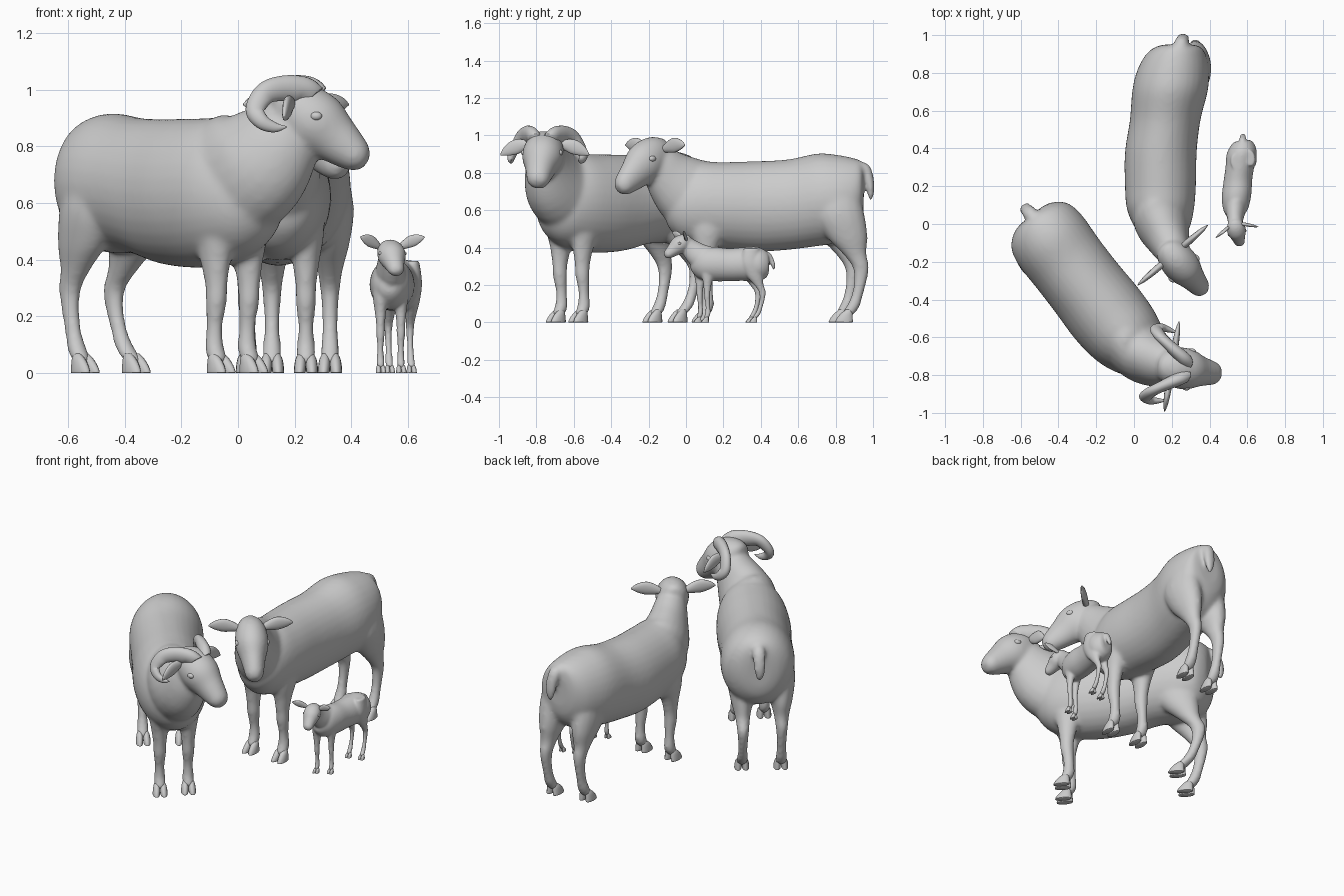
import bpy, bmesh, math
from mathutils import Vector, Matrix

Z = Vector((0, 0, 1))


def spline(pts, sub):
    """Catmull-Rom through tuples of any length."""
    out = []
    for i in range(len(pts) - 1):
        a, b, c, d = (pts[max(i - 1, 0)], pts[i], pts[i + 1], pts[min(i + 2, len(pts) - 1)])
        for s in range(sub):
            t = s / sub
            out.append([0.5 * (2 * q + (r - p) * t + (2 * p - 5 * q + 4 * r - u) * t * t
                               + (3 * q - p - 3 * r + u) * t ** 3)
                        for p, q, r, u in zip(a, b, c, d)])
    out.append(list(pts[-1]))
    return out


def loft(bm, pts, side, n=20, sub=4, up=None):
    """Skin ellipses (x, y, z, side radius, up radius) along a path."""
    pts = spline(pts, sub)
    cs = [Vector(p[:3]) for p in pts]
    rings = []
    for i, p in enumerate(pts):
        t = (cs[min(i + 1, len(cs) - 1)] - cs[max(i - 1, 0)]).normalized()
        u = up or t.cross(side).normalized()
        rw, rh = max(p[3], .001), max(p[4], .001)
        rings.append([bm.verts.new(cs[i] + side * rw * math.cos(2 * math.pi * k / n)
                                   + u * rh * math.sin(2 * math.pi * k / n)) for k in range(n)])
    faces = [bm.faces.new(rings[0][::-1]), bm.faces.new(rings[-1])]
    for a, b in zip(rings, rings[1:]):
        for k in range(n):
            faces.append(bm.faces.new((a[k], a[(k + 1) % n], b[(k + 1) % n], b[k])))
    bmesh.ops.recalc_face_normals(bm, faces=faces)


def finish(bm, name, voxel=0):
    me = bpy.data.meshes.new(name)
    for f in bm.faces:
        f.smooth = True
    bm.to_mesh(me)
    bm.free()
    ob = bpy.data.objects.new(name, me)
    bpy.context.collection.objects.link(ob)
    if voxel:
        m = ob.modifiers.new("blend", 'REMESH')
        m.mode = 'VOXEL'
        m.voxel_size = voxel
        m.use_smooth_shade = True
        s = ob.modifiers.new("soften", 'SMOOTH')
        s.factor = 0.5
        s.iterations = 18
    return ob


def frame(dx, dy):
    f = Vector((dx, dy, 0)).normalized()
    return f, Z.cross(f)


# Leg profiles: (forward, z, side radius, forward radius)
FRONT_LEG = [(-.02, .64, .06, .09), (-.01, .50, .065, .095), (0, .40, .05, .062),
             (.005, .31, .038, .044), (.005, .25, .037, .040), (-.005, .16, .028, .031),
             (-.005, .09, .034, .036), (.012, .05, .034, .036), (.02, .03, .02, .02)]
HIND_LEG = [(.05, .72, .06, .10), (.05, .58, .085, .135), (.01, .46, .07, .112),
            (-.035, .37, .047, .066), (-.075, .30, .036, .046), (-.075, .23, .030, .036),
            (-.055, .15, .028, .032), (-.03, .09, .034, .036), (.0, .05, .034, .036),
            (.01, .03, .02, .02)]
# Hoof toe and head profiles: (forward, z, side radius, up radius)
TOE = [(.0, .068, .010, .016), (.01, .05, .018, .030), (.02, .025, .021, .042),
       (.025, .004, .021, .048), (.025, .0, .019, .045)]
HEAD = [(-.075, .03, .03, .03), (-.05, .025, .075, .065), (.01, -.005, .104, .102),
        (.08, -.055, .110, .113), (.145, -.108, .084, .090), (.20, -.152, .068, .070),
        (.235, -.178, .057, .053), (.257, -.193, .030, .027)]
# Ear leaf: (share of length, thin radius, broad radius)
EAR = [(0, .016, .016), (.2, .018, .030), (.5, .016, .040), (.8, .011, .026), (1, .002, .003)]
# Curled horn: (forward, lateral, z, radius)
HORN = [(.07, .035, .035, .052), (.04, .06, .06, .052), (-.02, .10, .070, .046),
        (-.08, .145, .053, .040), (-.112, .18, -.005, .034), (-.085, .195, -.048, .027),
        (-.04, .19, -.068, .018), (.0, .182, -.066, .003)]


def animal(name, heading, trunk, neck, head_at, head_dir, feet, tail, k=1, kz=1, kw=1,
           ear=(0, .24, -.06), horns=False, voxel=.01):
    f, l = frame(*heading)
    hf, hl = frame(*head_dir)
    o = Vector(head_at)
    body, hooves, ears, eyes = (bmesh.new() for _ in range(4))

    # trunk, neck and tail
    loft(body, trunk, l, 32, up=Z)
    loft(body, neck, (l + hl).normalized(), 24)
    loft(body, tail, l, 12)
    # head
    loft(body, [(*(o + hf * a * k + Z * z * k), w * k * kw, h * k) for a, z, w, h in HEAD], hl, 24)

    # legs with cloven hooves; third value scales the bend of the leg
    for i, (x, y, bend) in enumerate(feet):
        prof, toe_f = (FRONT_LEG, .008) if i < 2 else (HIND_LEG, 0)
        base = Vector((x, y, 0))
        loft(body, [(*(base + f * a * k * (bend if a < 0 else 1) + Z * z * kz), w * k, h * k)
                    for a, z, w, h in prof], l, 16, up=f)
        for s in (-1, 1):
            loft(hooves, [(*(base + f * (a + toe_f) * k + l * s * (.017 + .07 * (.075 - z)) * k
                             + Z * z * k), w * k, h * k) for a, z, w, h in TOE], l, 14, up=f)

    # ears, eyes and horns, mirrored about the head
    horn = bmesh.new()
    ke = k if k == 1 else k * 1.25
    sweep, tip, lift = ear
    for s in (-1, 1):
        loft(ears, [(*(o + (hf * sweep * t + hl * s * (.08 * kw + (tip - .08 * kw) * t)
                            + Z * (.02 + lift * t + .012 * math.sin(t * math.pi))) * k), a * ke, b * ke)
                    for t, a, b in EAR], hf, 14)
        c = o + (hf * .092 + hl * s * .097 * kw - Z * .028) * k
        rot = Matrix((hf, hl, Z)).transposed().to_4x4()
        bmesh.ops.create_uvsphere(eyes, u_segments=16, v_segments=10, radius=.02 * k,
                                  matrix=Matrix.Translation(c) @ rot @ Matrix.Diagonal((1.1, .8, .8, 1)))
        if horns:
            loft(horn, [(*(o + hf * a + hl * s * b + Z * c2), r * .8, r)
                        for a, b, c2, r in HORN], hl, 18, 6)
    finish(body, name + "_body", voxel)
    finish(hooves, name + "_hooves")
    finish(ears, name + "_ears")
    finish(eyes, name + "_eyes")
    if horns:
        finish(horn, name + "_horns")
    else:
        horn.free()


# Ram, turned towards the front right
animal("ram", (.63, -.78),
       [(-.545, .045, .69, .07, .10), (-.535, .033, .69, .13, .17), (-.50, -.01, .675, .192, .224),
        (-.44, -.09, .67, .214, .247), (-.35, -.21, .66, .21, .24), (-.25, -.34, .64, .21, .257),
        (-.14, -.48, .635, .215, .264), (-.04, -.60, .64, .20, .255), (.04, -.69, .63, .158, .20),
        (.085, -.74, .625, .10, .13), (.10, -.755, .62, .05, .06)],
       [(-.10, -.53, .66, .16, .2), (-.03, -.60, .68, .175, .23), (.06, -.69, .73, .158, .212),
        (.14, -.735, .815, .128, .17), (.20, -.75, .89, .10, .11), (.22, -.755, .92, .07, .07)],
       (.20, -.755, .935), (.985, -.16),
       [(-.08, -.67, 1), (.035, -.55, 1), (-.555, -.16, .8), (-.375, -.025, 1.3)],
       [(-.51, .0, .84, .03, .03), (-.55, .055, .82, .038, .03), (-.572, .08, .75, .036, .026),
        (-.577, .085, .69, .028, .02), (-.575, .085, .655, .01, .008)],
       horns=True)

# Ewe, head turned to its left
animal("ewe", (0, -1),
       [(.235, .95, .71, .07, .10), (.233, .937, .70, .12, .16), (.22, .89, .675, .163, .205),
        (.205, .80, .66, .193, .237), (.19, .70, .655, .20, .248), (.165, .55, .63, .187, .242),
        (.142, .38, .62, .19, .242), (.14, .2, .625, .188, .232), (.14, .08, .63, .178, .226),
        (.15, -.02, .62, .145, .185), (.16, -.085, .61, .095, .115), (.162, -.11, .61, .05, .06)],
       [(.14, .12, .65, .16, .2), (.148, .01, .70, .147, .195), (.18, -.085, .785, .112, .15),
        (.205, -.145, .865, .088, .10), (.21, -.165, .89, .065, .07)],
       (.205, -.165, .903), (.65, -.76),
       [(.035, .11, 1), (.24, .11, 1), (.12, .835, .75), (.325, .87, .85)],
       [(.245, .91, .83, .03, .03), (.25, .955, .82, .038, .034), (.258, .982, .75, .036, .026),
        (.26, .988, .69, .028, .02), (.26, .985, .65, .01, .008)],
       kw=.87, ear=(0, .245, .025))

# Lamb
animal("lamb", (.12, -.99),
       [(.575, .442, .31, .03, .04), (.573, .43, .31, .055, .07), (.57, .38, .31, .08, .094),
        (.562, .31, .312, .078, .09), (.55, .23, .308, .077, .088), (.543, .15, .312, .079, .092),
        (.54, .08, .312, .067, .082), (.538, .04, .31, .043, .05), (.538, .025, .31, .02, .025)],
       [(.545, .14, .33, .06, .07), (.54, .08, .35, .055, .07), (.537, .03, .39, .043, .056),
        (.536, .0, .425, .037, .04), (.536, -.01, .435, .03, .03)],
       (.536, -.008, .434), (.25, -.97),
       [(.503, .075, 1), (.575, .115, 1), (.535, .35, 1.1), (.612, .37, 1.2)],
       [(.574, .41, .365, .016, .016), (.575, .44, .36, .018, .016), (.576, .46, .325, .018, .013),
        (.576, .468, .30, .014, .011), (.576, .468, .28, .005, .004)],
       k=.42, kz=.55, kw=1.08, ear=(.09, .28, .09), voxel=.005)
